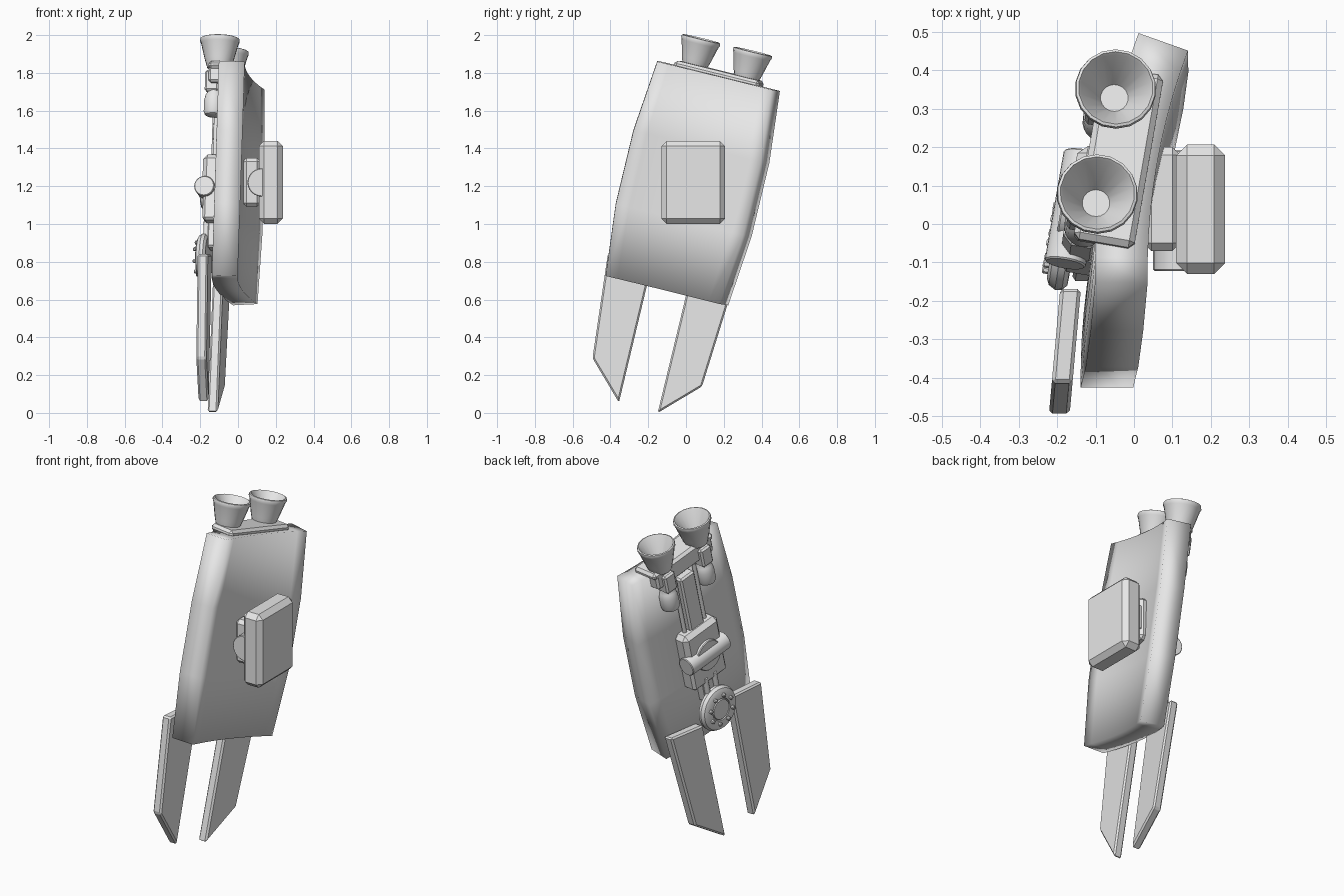
import bpy, bmesh, math
from mathutils import Matrix, Vector

cube = bpy.data.objects.get("Cube")
if cube:
    bpy.data.objects.remove(cube, do_unlink=True)

grey = bpy.data.materials.new("light_grey")
grey.use_nodes = True
grey.diffuse_color = (0.8, 0.8, 0.8, 1)
grey.node_tree.nodes["Principled BSDF"].inputs["Base Color"].default_value = (0.8, 0.8, 0.8, 1)

# Tilted frame of the plate: x = thickness, y = width, z = length
across = Vector((0.167, 0.957, -0.236)).normalized()
along = Vector((0.032, 0.234, 0.972))
along = (along - across * along.dot(across)).normalized()
out = across.cross(along)
TILT = Matrix((out, across, along)).transposed().to_4x4()
TILT.translation = (0, 0.025, 1.2175)
UPRIGHT = Matrix.Identity(4)


def finish(name, bm, frame=TILT, bevel=0, segments=1, smooth=False):
    bmesh.ops.recalc_face_normals(bm, faces=bm.faces)
    mesh = bpy.data.meshes.new(name)
    bm.to_mesh(mesh)
    bm.free()
    mesh.materials.append(grey)
    obj = bpy.data.objects.new(name, mesh)
    bpy.context.collection.objects.link(obj)
    obj.matrix_world = frame
    if bevel:
        mod = obj.modifiers.new("bevel", "BEVEL")
        mod.width, mod.segments = bevel, segments
        mod.limit_method = "ANGLE"
    if smooth:
        bpy.ops.object.select_all(action="DESELECT")
        obj.select_set(True)
        bpy.context.view_layer.objects.active = obj
        bpy.ops.object.shade_smooth_by_angle(angle=math.radians(35))
    return obj


def box(name, x, y, z, frame=TILT, bevel=0.01, segments=1):
    bm = bmesh.new()
    bmesh.ops.create_cube(bm, size=1)
    for v in bm.verts:
        v.co = [(a + b) / 2 + c * (b - a) for (a, b), c in zip((x, y, z), v.co)]
    return finish(name, bm, frame, bevel, segments)


def lathe(name, profile, centre, axis, frame=TILT, sides=24):
    """Spin (radius, height) points about an axis through centre."""
    bm = bmesh.new()
    verts = [bm.verts.new((r, 0, h)) for r, h in profile]
    edges = [bm.edges.new(pair) for pair in zip(verts, verts[1:])]
    bmesh.ops.spin(bm, geom=verts + edges, axis=(0, 0, 1), cent=(0, 0, 0),
                   angle=math.tau, steps=sides, use_duplicate=False)
    bmesh.ops.remove_doubles(bm, verts=bm.verts, dist=0.0001)
    turn = Vector((0, 0, 1)).rotation_difference(Vector(axis)).to_matrix().to_4x4()
    bm.transform(Matrix.Translation(centre) @ turn)
    return finish(name, bm, frame, smooth=True)


def rod(name, radius, length, centre, axis, frame=TILT, edge=0.004, sides=24):
    h = length / 2
    profile = [(0, -h), (radius - edge, -h), (radius, edge - h),
               (radius, h - edge), (radius - edge, h), (0, h)]
    return lathe(name, profile, centre, axis, frame, sides)


# Curved armour plate, wider in the middle
bm = bmesh.new()
RADIUS, COLS = 1.8, 10
rows = []
for z, half in ((-0.584, 0.329), (-0.2, 0.366), (0.2, 0.366), (0.584, 0.329)):
    row = []
    for i in range(COLS + 1):
        a = half * (2 * i / COLS - 1) / RADIUS
        row.append(bm.verts.new((RADIUS * (1 - math.cos(a)) - 0.027, RADIUS * math.sin(a), z)))
    rows.append(row)
for low, high in zip(rows, rows[1:]):
    for i in range(COLS):
        bm.faces.new((low[i], low[i + 1], high[i + 1], high[i]))
plate = finish("curved_plate", bm, smooth=True)
solid = plate.modifiers.new("thickness", "SOLIDIFY")
solid.thickness, solid.offset = 0.137, 0
plate.modifiers.move(len(plate.modifiers) - 1, 0)


# Two flat blades below the plate
def blade(name, outline, offset, slope):
    bm = bmesh.new()
    face = bm.faces.new([bm.verts.new((offset + slope * y - 0.027, y, z)) for y, z in outline])
    new = bmesh.ops.extrude_face_region(bm, geom=[face])["geom"]
    bmesh.ops.translate(bm, vec=(0.054, 0, 0),
                        verts=[g for g in new if isinstance(g, bmesh.types.BMVert)])
    return finish(name, bm, UPRIGHT, bevel=0.009)


blade("front_blade", [(-0.167, 0.84), (-0.414, 0.84), (-0.495, 0.29), (-0.355, 0.055)], -0.15, 0.09)
blade("back_blade", [(0.025, 0.725), (0.267, 0.725), (0.085, 0.14), (-0.15, 0)], -0.11, 0.17)

# Upright pack on the concave side, with its mount and hub
box("pack", (0.11, 0.237), (-0.13, 0.207), (1.0, 1.44), UPRIGHT, 0.028)
box("pack_mount", (0.025, 0.12), (-0.07, 0.2), (1.09, 1.35), UPRIGHT, 0.02)
rod("pack_hub", 0.075, 0.315, (0.125, 0.035, 1.22), (0, 1, 0), UPRIGHT)

# Cross beam along the top edge
box("cross_beam", (-0.14, -0.03), (-0.22, 0.22), (0.5, 0.6), bevel=0.012)
box("nozzle_base", (-0.14, 0.02), (-0.235, 0.235), (0.57, 0.612), bevel=0.015)

# Nozzles with clips and rounded barrels
CUP = [(0, 0), (0.062, 0), (0.07, 0.025), (0.078, 0.05), (0.1, 0.135), (0.106, 0.148),
       (0.104, 0.16), (0.097, 0.163), (0.091, 0.155), (0.036, 0.05), (0, 0.05)]
BARREL = [(0, 0), (0.035, 0), (0.047, 0.008), (0.053, 0.025), (0.053, 0.085),
          (0.045, 0.115), (0.036, 0.13), (0.036, 0.22), (0, 0.22)]
for side, name in ((-1, "front"), (1, "back")):
    y = side * 0.143
    lathe(name + "_nozzle", CUP, (-0.097, y, 0.59), (0, 0, 1), sides=18)
    lathe(name + "_barrel", BARREL, (-0.118, y, 0.33), (0, 0, 1))
    box(name + "_clip", (-0.165, -0.09), (y - 0.04, y + 0.04), (0.46, 0.575))
    rod(name + "_guide_rod", 0.012, 0.42, (-0.115, side * 0.078, 0.29), (0, 0, 1), sides=12)

# Arm running down the convex side
box("arm_bar", (-0.14, -0.08), (-0.055, 0.055), (0.08, 0.47))
box("joint_block", (-0.172, -0.07), (-0.135, 0.135), (-0.06, 0.13), bevel=0.025)
box("lower_block", (-0.165, -0.07), (-0.13, 0.13), (-0.23, -0.05), bevel=0.015)
rod("joint_disc", 0.09, 0.06, (-0.16, 0, -0.05), (1, 0, 0))
rod("joint_pin", 0.054, 0.3, (-0.155, 0, -0.05), (0, 1, 0))
box("neck", (-0.15, -0.08), (-0.05, 0.05), (-0.36, -0.22))
for y in (-0.035, 0.035):
    rod("neck_rod", 0.016, 0.16, (-0.155, y, -0.27), (0, 0, 1), sides=12)

# Round cap with a ring of bolts
CAP = [(0, 0), (0.115, 0), (0.13, 0.012), (0.132, 0.03), (0.122, 0.048), (0.105, 0.056),
       (0.066, 0.056), (0.064, 0.05), (0.06, 0.05), (0.058, 0.057), (0, 0.057)]
lathe("cap", CAP, (-0.143, 0, -0.41), (-1, 0, 0), sides=32)
for i in range(8):
    a = math.tau * (i + 0.5) / 8
    rod("cap_bolt", 0.011, 0.03, (-0.2, 0.085 * math.cos(a), -0.41 + 0.085 * math.sin(a)),
        (1, 0, 0), sides=8)
